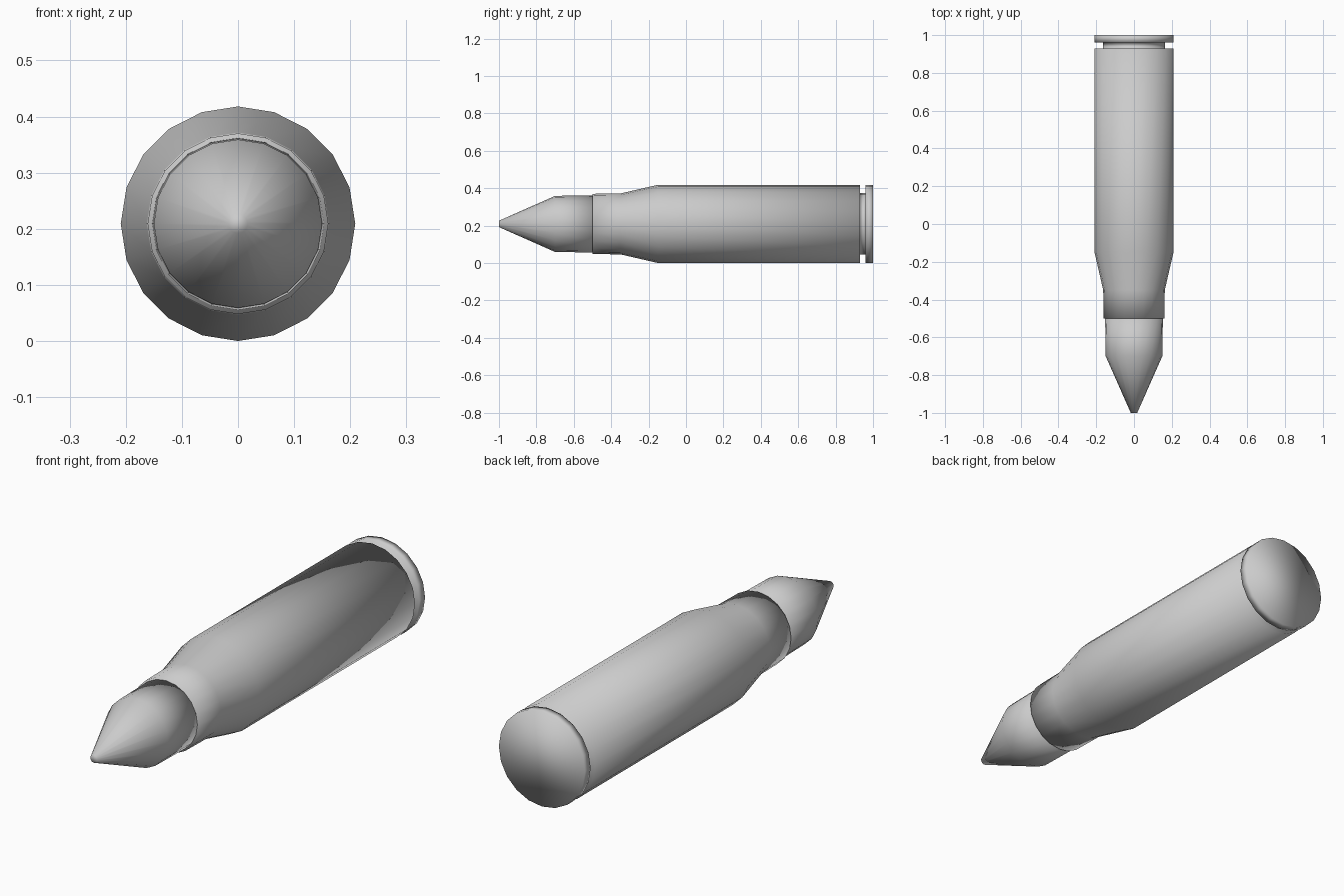
import bpy, bmesh, math

if "Cube" in bpy.data.objects:
    bpy.data.objects.remove(bpy.data.objects["Cube"])

AXIS_Z = 0.209  # height of the centre line


def lathe(name, profile, sides):
    """Revolve (y, radius) points around the long axis and cap both ends."""
    bm = bmesh.new()
    rings = []
    for y, r in profile:
        ring = []
        for i in range(sides):
            a = 2 * math.pi * i / sides
            ring.append(bm.verts.new((r * math.sin(a), y, AXIS_Z + r * math.cos(a))))
        rings.append(ring)
    for a, b in zip(rings, rings[1:]):
        for i in range(sides):
            j = (i + 1) % sides
            bm.faces.new((a[i], a[j], b[j], b[i]))
    bm.faces.new(rings[0])
    bm.faces.new(rings[-1])
    bmesh.ops.recalc_face_normals(bm, faces=bm.faces)
    for f in bm.faces:
        f.smooth = True
    mesh = bpy.data.meshes.new(name)
    bm.to_mesh(mesh)
    bm.free()
    obj = bpy.data.objects.new(name, mesh)
    bpy.context.collection.objects.link(obj)
    return obj


# Casing: mouth, neck, shoulder, body, extractor groove and rim
lathe("casing", [(-0.5, 0.161), (-0.35, 0.163), (-0.15, 0.209), (0.93, 0.209),
                 (0.93, 0.164), (0.96, 0.164), (0.96, 0.209), (1.0, 0.209)], 20)

# Bullet: blunt tip, cone and shank seated in the mouth
lathe("bullet", [(-1.0, 0.017), (-0.7, 0.150), (-0.495, 0.153)], 20)
